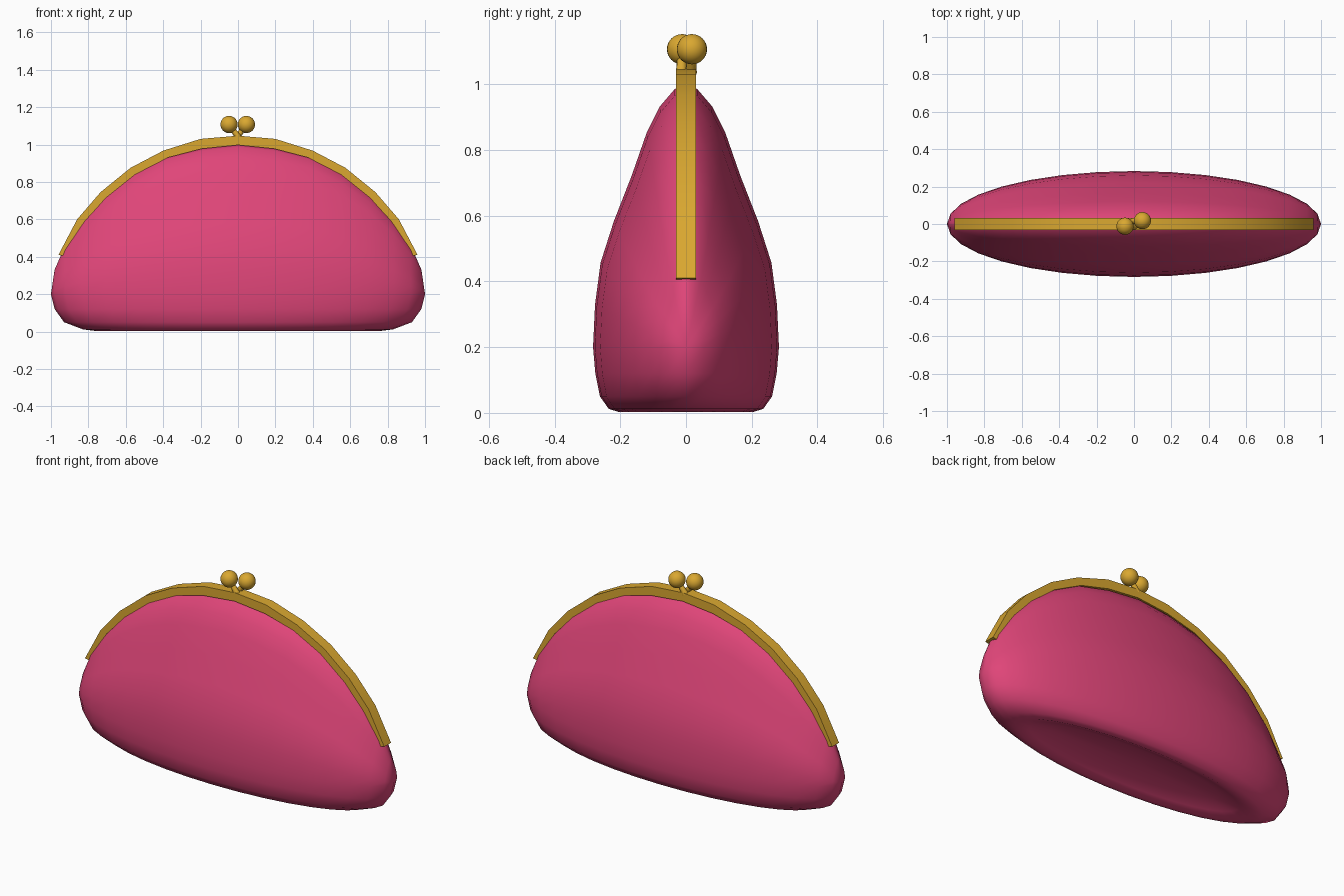
import bpy, bmesh, math
from mathutils import Vector

if "Cube" in bpy.data.objects:
    bpy.data.objects.remove(bpy.data.objects["Cube"])


def material(name, rgb):
    m = bpy.data.materials.new(name)
    m.diffuse_color = (*rgb, 1)
    m.use_nodes = True
    m.node_tree.nodes["Principled BSDF"].inputs["Base Color"].default_value = m.diffuse_color
    return m


pink = material("pink fabric", (0.74, 0.06, 0.19))
gold = material("gold metal", (0.70, 0.39, 0.03))


def finish(bm, name, mat, angle):
    bmesh.ops.recalc_face_normals(bm, faces=bm.faces)
    me = bpy.data.meshes.new(name)
    bm.to_mesh(me)
    bm.free()
    ob = bpy.data.objects.new(name, me)
    bpy.context.collection.objects.link(ob)
    me.materials.append(mat)
    bpy.ops.object.select_all(action='DESELECT')
    ob.select_set(True)
    bpy.context.view_layer.objects.active = ob
    bpy.ops.object.shade_smooth_by_angle(angle=math.radians(angle))
    return ob


# Purse body: elliptical rings below, pinched up to an arched seam above
N = 32
seam_z = [.2, .33, .46, .595, .735, .85, .94, .985, 1.005]
base = [(.55, .12, .045), (.68, .17, .02), (.76, .205, .003), (.83, .235, .012),
        (.93, .262, .05), (.98, .276, .12), (1.0, .283, .2)]
pinch = [(.16, .277), (.32, .26), (.475, .22), (.65, .165), (.81, .12),
         (.91, .08), (.975, .035), (1, 0)]

bm = bmesh.new()
rings = []
for w, d, z in base:
    rings.append([bm.verts.new((w * math.cos(2 * math.pi * i / N), d * math.sin(2 * math.pi * i / N), z))
                  for i in range(N)])
for s, d in pinch:
    ring = []
    for i in range(N):
        a = 2 * math.pi * i / N
        k = i % 16
        top = seam_z[min(k, 16 - k)]
        ring.append(bm.verts.new((math.cos(a), d * math.sin(a), .2 + s * (top - .2))))
    rings.append(ring)
for r0, r1 in zip(rings, rings[1:]):
    for i in range(N):
        j = (i + 1) % N
        bm.faces.new((r0[i], r0[j], r1[j], r1[i]))
# recessed underside
centre = bm.verts.new((0, 0, .055))
for i in range(N):
    bm.faces.new((rings[0][(i + 1) % N], rings[0][i], centre))
bmesh.ops.remove_doubles(bm, verts=bm.verts, dist=1e-4)
finish(bm, "purse_body", pink, 80)

# Clasp frame: rectangular band following the arched seam
outer = [(.96, .41), (.86, .6), (.735, .745), (.575, .875), (.4, .967), (.2, 1.03), (0, 1.047)]
inner = [(.935, .405), (.82, .59), (.70, .72), (.55, .84), (.375, .93), (.195, .977), (0, .997)]
outer += [(-x, z) for x, z in outer[-2::-1]]
inner += [(-x, z) for x, z in inner[-2::-1]]
bm = bmesh.new()
sections = [[bm.verts.new(p) for p in ((o[0], -.031, o[1]), (o[0], .031, o[1]),
                                       (n[0], .031, n[1]), (n[0], -.031, n[1]))]
            for o, n in zip(outer, inner)]
for a, b in zip(sections, sections[1:]):
    for i in range(4):
        j = (i + 1) % 4
        bm.faces.new((a[i], a[j], b[j], b[i]))
bm.faces.new(sections[0])
bm.faces.new(sections[-1])
finish(bm, "clasp_frame", gold, 30)


# Kiss-lock clasp: two balls on slanted stems
def clasp(side, ball, foot):
    bm = bmesh.new()
    bmesh.ops.create_uvsphere(bm, u_segments=24, v_segments=16, radius=.046)
    bmesh.ops.translate(bm, verts=bm.verts, vec=ball)
    finish(bm, side + "_clasp_ball", gold, 60)
    a, b = Vector(foot), Vector(ball)
    bm = bmesh.new()
    bmesh.ops.create_cone(bm, cap_ends=True, segments=12, radius1=.017, radius2=.012, depth=(b - a).length)
    bmesh.ops.rotate(bm, verts=bm.verts, matrix=(b - a).to_track_quat('Z', 'Y').to_matrix())
    bmesh.ops.translate(bm, verts=bm.verts, vec=(a + b) / 2)
    finish(bm, side + "_clasp_stem", gold, 40)


clasp("left", (-.048, -.012, 1.107), (.005, -.014, 1.035))
clasp("right", (.045, .018, 1.107), (-.008, .016, 1.035))
